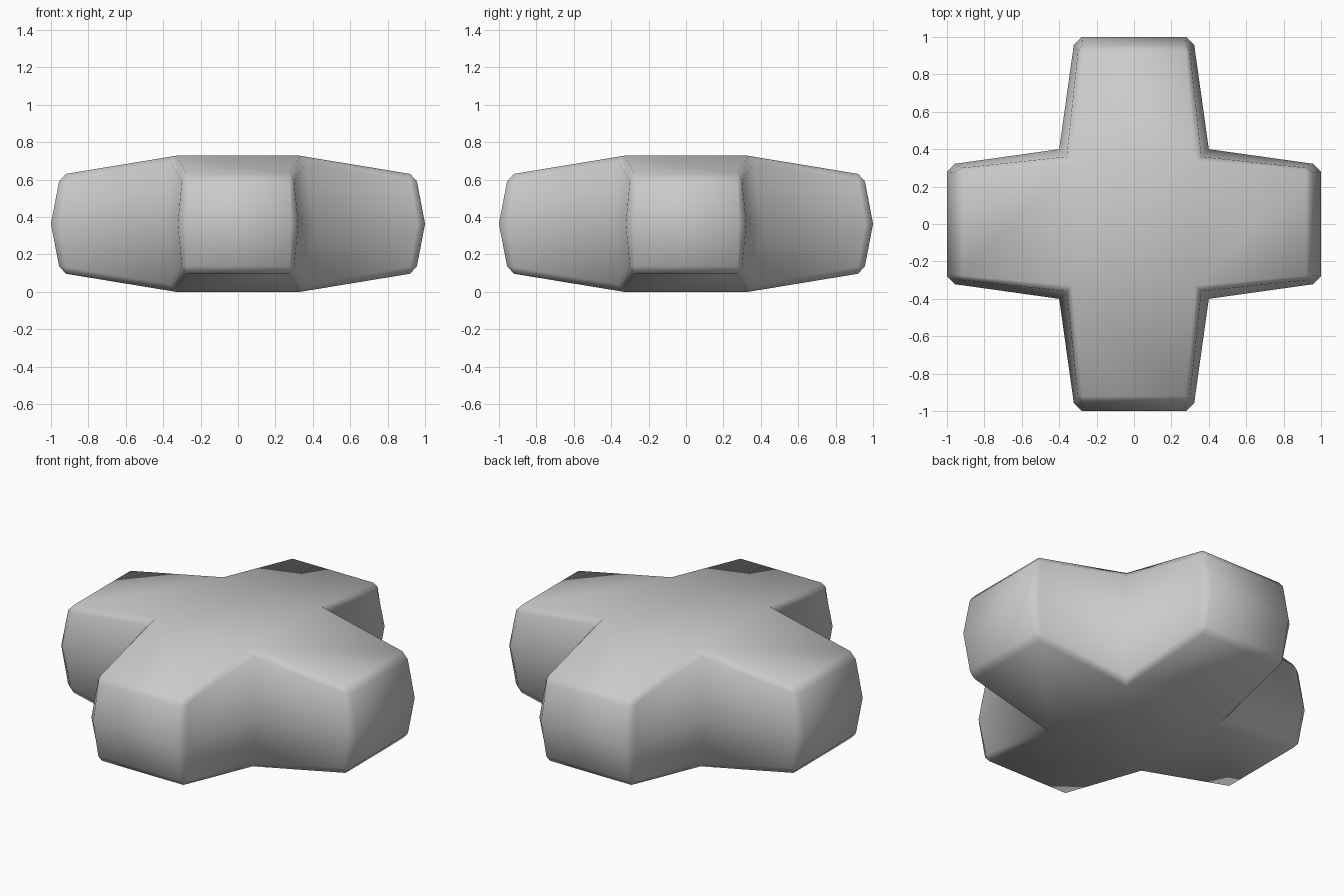
import bpy, bmesh
from mathutils import Matrix, Vector
from math import pi

if "Cube" in bpy.data.objects:
    bpy.data.objects.remove(bpy.data.objects["Cube"])

MID = 0.364  # half height

# quarter of a cross-section as (half width, distance along arm, height from middle)
BASE = [(0.33, 0.33, 0.364), (0.36, 0.36, 0.325), (0.40, 0.40, 0)]
OUTER = [(0.275, 0.92, 0.267), (0.30, 0.92, 0.23), (0.322, 0.957, 0)]
TIP = [(0.275, 0.957, 0.226), (0.28, 1.0, 0)]

bm = bmesh.new()


def add_face(points, turn, sx, sz):
    rot = Matrix.Rotation(turn, 3, 'Z')
    verts = [bm.verts.new(rot @ Vector((x * sx, y, z * sz)) + Vector((0, 0, MID)))
             for x, y, z in points]
    bm.faces.new(verts)


def mirrored(p):
    return (-p[0], p[1], p[2])


for k in range(4):
    turn = k * pi / 2
    for sz in (1, -1):
        # faces spanning the full arm width: top, tip chamfer, tip
        for a, b in ((BASE[0], OUTER[0]), (OUTER[0], TIP[0]), (TIP[0], TIP[1])):
            add_face([a, b, mirrored(b), mirrored(a)], turn, 1, sz)
        # long chamfer, side wall, upright chamfer and corner on each side
        for sx in (1, -1):
            add_face([BASE[0], BASE[1], OUTER[1], OUTER[0]], turn, sx, sz)
            add_face([BASE[1], BASE[2], OUTER[2], OUTER[1]], turn, sx, sz)
            add_face([OUTER[1], OUTER[2], TIP[1], TIP[0]], turn, sx, sz)
            add_face([OUTER[0], OUTER[1], TIP[0]], turn, sx, sz)

# central top and bottom
w, _, h = BASE[0]
for sz in (1, -1):
    add_face([(w, w, h), (-w, w, h), (-w, -w, h), (w, -w, h)], 0, 1, sz)

bmesh.ops.remove_doubles(bm, verts=bm.verts, dist=0.001)
bmesh.ops.recalc_face_normals(bm, faces=bm.faces)
for f in bm.faces:
    f.smooth = True

mesh = bpy.data.meshes.new("cross_block")
bm.to_mesh(mesh)
bm.free()
bpy.context.collection.objects.link(bpy.data.objects.new("cross_block", mesh))
